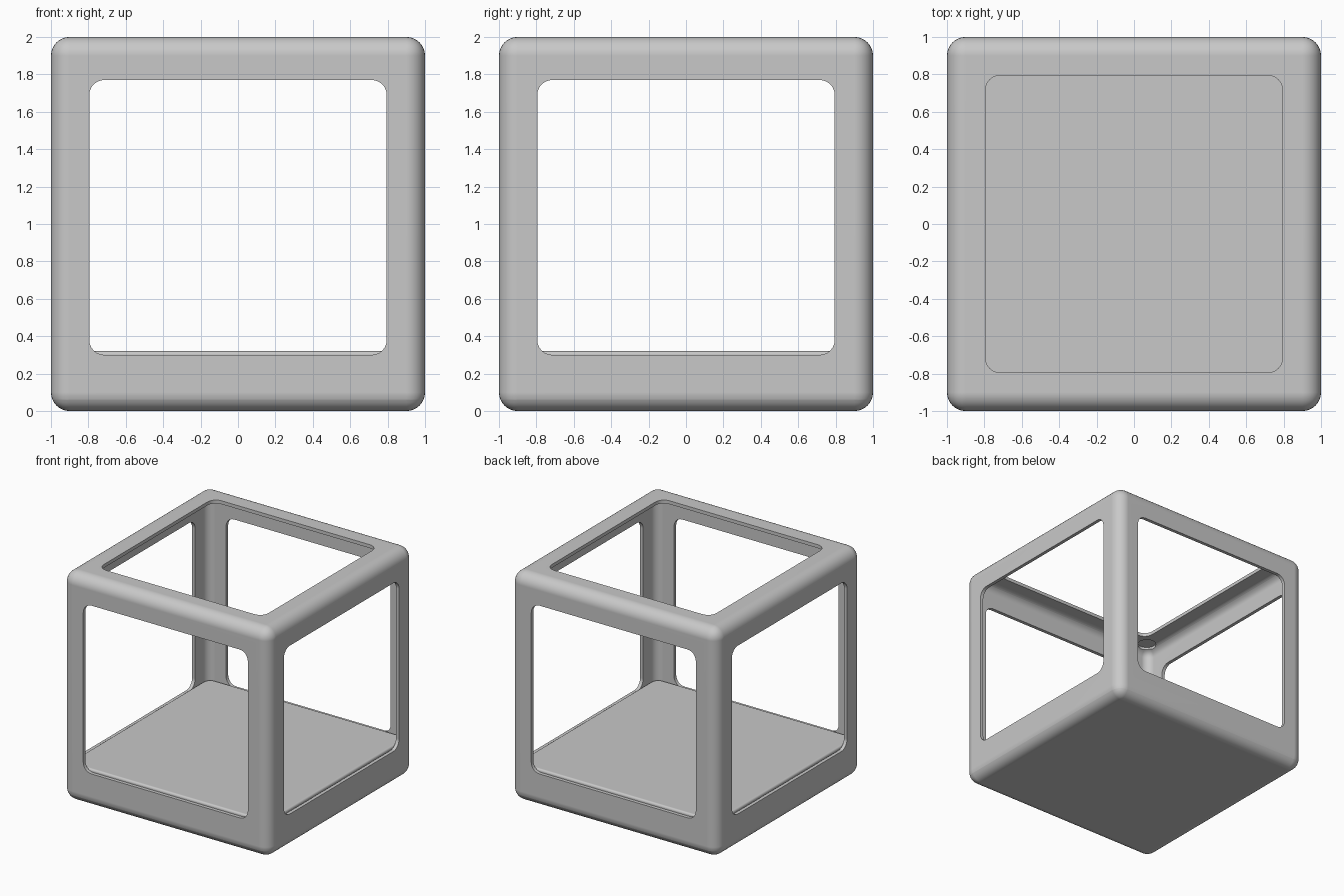
import bpy, bmesh, math
from mathutils import Matrix, Vector

cube = bpy.data.objects.get("Cube")
if cube:
    bpy.data.objects.remove(cube, do_unlink=True)

# Single grey material
grey = bpy.data.materials.new("plain grey")
grey.use_nodes = True
colour = (0.58, 0.58, 0.58, 1)
grey.diffuse_color = colour
grey.node_tree.nodes["Principled BSDF"].inputs["Base Color"].default_value = colour


def add_object(name, bm):
    mesh = bpy.data.meshes.new(name)
    bmesh.ops.recalc_face_normals(bm, faces=bm.faces)
    bm.to_mesh(mesh)
    bm.free()
    mesh.materials.append(grey)
    obj = bpy.data.objects.new(name, mesh)
    bpy.context.collection.objects.link(obj)
    return obj


def rounded_box(name, low, high, *roundings):
    """Box between two corners; each rounding is (radius, segments, edge rule)."""
    low, high = Vector(low), Vector(high)
    bm = bmesh.new()
    bmesh.ops.create_cube(bm, size=1)
    for v in bm.verts:
        v.co = [low[i] if v.co[i] < 0 else high[i] for i in range(3)]
    for radius, segments, rule in roundings:
        edges = [e for e in bm.edges if rule(e)]
        bmesh.ops.bevel(bm, geom=edges, offset=radius, segments=segments,
                        profile=0.5, affect='EDGES', clamp_overlap=True)
    return add_object(name, bm)


def along(axis):
    return lambda e: abs((e.verts[0].co - e.verts[1].co).normalized()[axis]) > 0.9


def above(height):
    return lambda e: min(v.co.z for v in e.verts) > height


def combine(obj, tool, operation):
    """Apply a boolean to obj and discard the tool."""
    bpy.context.view_layer.objects.active = obj
    mod = obj.modifiers.new("combine", 'BOOLEAN')
    mod.operation = operation
    mod.solver = 'EXACT'
    mod.object = tool
    bpy.ops.object.modifier_apply(modifier=mod.name)
    bpy.data.objects.remove(tool, do_unlink=True)


def smooth(obj):
    bpy.ops.object.select_all(action='DESELECT')
    bpy.context.view_layer.objects.active = obj
    obj.select_set(True)
    bpy.ops.object.shade_smooth_by_angle(angle=math.radians(35))
    obj.modifiers.new("even shading", 'WEIGHTED_NORMAL').keep_sharp = True


HALF, HOLE, INNER, PLUG = 1.0, 0.795, 0.97, 0.962
SEAM, FLOOR, SILL, LINTEL, CEILING = 0.06, 0.32, 0.30, 1.77, 1.97


def outer_body(name):
    return rounded_box(name, (-HALF, -HALF, 0), (HALF, HALF, 2), (0.1, 8, lambda e: True))


# Thin shell, open underneath, with coved posts and ceiling
frame = outer_body("cube_frame")
cutters = [rounded_box("interior_cutter", (-INNER, -INNER, -0.5), (INNER, INNER, CEILING),
                       (0.07, 8, lambda e: max(v.co.z for v in e.verts) > 1)),
           rounded_box("seam_cutter", (-1.2, -1.2, -0.8), (1.2, 1.2, SEAM))]

# Four side windows
for i in range(4):
    window = rounded_box("window_cutter", (-HOLE, -1.2, SILL), (HOLE, -0.85, LINTEL),
                         (0.08, 6, along(1)))
    window.data.transform(Matrix.Rotation(i * math.pi / 2, 4, 'Z'))
    cutters.append(window)

# Top opening
cutters.append(rounded_box("top_cutter", (-HOLE, -HOLE, 1.85), (HOLE, HOLE, 2.2),
                           (0.08, 6, along(2))))

# Shallow round sockets under the top corners
for sx in (-1, 1):
    for sy in (-1, 1):
        bm = bmesh.new()
        bmesh.ops.create_cone(bm, cap_ends=True, segments=24, radius1=0.075, radius2=0.075, depth=0.1,
                              matrix=Matrix.Translation((sx * 0.865, sy * 0.865, 1.932)))
        cutters.append(add_object("socket_cutter", bm))

for cutter in cutters:
    combine(frame, cutter, 'DIFFERENCE')

# Base: rounded bottom plate carrying a floor plug that fits inside the shell
base = outer_body("base_plate")
combine(base, rounded_box("plate_cutter", (-1.2, -1.2, SEAM), (1.2, 1.2, 2.3)), 'DIFFERENCE')
plug = rounded_box("floor_plug", (-PLUG, -PLUG, 0.03), (PLUG, PLUG, FLOOR),
                   (0.07, 8, along(2)), (0.018, 4, above(FLOOR - 0.001)))
combine(base, plug, 'UNION')

smooth(frame)
smooth(base)
